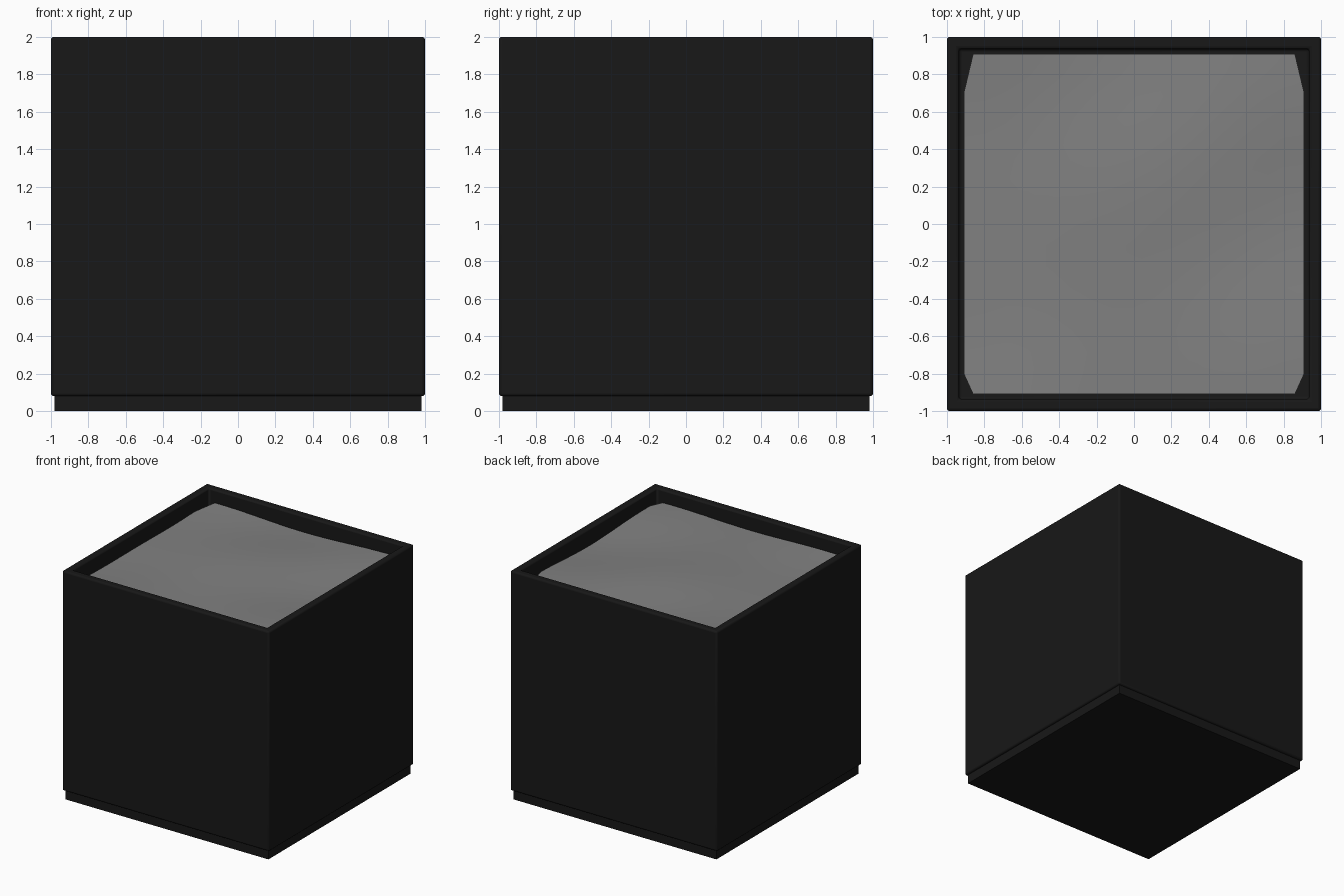
import bpy, bmesh, math
from mathutils import Vector

if "Cube" in bpy.data.objects:
    bpy.data.objects.remove(bpy.data.objects["Cube"])

black = bpy.data.materials.new("matte_black")
black.diffuse_color = (0.009, 0.009, 0.009, 1)
black.use_nodes = True
black.node_tree.nodes["Principled BSDF"].inputs["Base Color"].default_value = black.diffuse_color
earth = bpy.data.materials.new("grey_fill")
earth.diffuse_color = (0.22, 0.22, 0.22, 1)
earth.use_nodes = True
earth.node_tree.nodes["Principled BSDF"].inputs["Base Color"].default_value = earth.diffuse_color


def finish(bm, name, mat, bevel=0.0):
    mesh = bpy.data.meshes.new(name)
    bmesh.ops.recalc_face_normals(bm, faces=bm.faces)
    bm.to_mesh(mesh)
    bm.free()
    mesh.materials.append(mat)
    ob = bpy.data.objects.new(name, mesh)
    bpy.context.collection.objects.link(ob)
    if bevel:
        m = ob.modifiers.new("edge_rounding", 'BEVEL')
        m.width, m.segments, m.limit_method = bevel, 3, 'ANGLE'
    bpy.ops.object.select_all(action='DESELECT')
    ob.select_set(True)
    bpy.context.view_layer.objects.active = ob
    bpy.ops.object.shade_smooth_by_angle(angle=math.radians(35))
    return ob


def box(half, z0, z1):
    bm = bmesh.new()
    bmesh.ops.create_cube(bm, size=1)
    bmesh.ops.scale(bm, vec=(2 * half, 2 * half, z1 - z0), verts=bm.verts)
    bmesh.ops.translate(bm, vec=(0, 0, (z0 + z1) / 2), verts=bm.verts)
    return bm


# Hollow outer body with a thick rim
bm = box(1.0, 0.08, 2.0)
bm.normal_update()
top = max(bm.faces, key=lambda f: f.calc_center_median().z)
bmesh.ops.inset_individual(bm, faces=[top], thickness=0.09)
inner = bmesh.ops.extrude_discrete_faces(bm, faces=[top])["faces"][0]
bmesh.ops.translate(bm, vec=(0, 0, -1.7), verts=inner.verts)
finish(bm, "planter_body", black, 0.015)

# Recessed foot
finish(box(0.98, 0.0, 0.1), "planter_foot", black)

# Gently uneven soil with clipped corners
bm = bmesh.new()
bmesh.ops.create_grid(bm, x_segments=16, y_segments=16, size=0.91)
for side in (-1, 1):
    for a, b in (((0.91, 0.70), (0.86, 0.91)), ((0.91, -0.80), (0.86, -0.91))):
        p = Vector((side * a[0], a[1], 0))
        d = Vector((side * b[0], b[1], 0)) - p
        n = Vector((d.y, -d.x, 0)).normalized()
        if n.dot(p) < 0:
            n = -n
        geom = bm.verts[:] + bm.edges[:] + bm.faces[:]
        bmesh.ops.bisect_plane(bm, geom=geom, plane_co=p, plane_no=n, clear_outer=True)
for v in bm.verts:
    x, y = v.co.x, v.co.y
    v.co.z = 1.89 + 0.012 * math.sin(4 * x + 1.5) * math.cos(3 * y) + 0.006 * math.sin(5 * y - 2 * x)
soil = finish(bm, "soil", earth)
if soil.data.polygons[0].normal.z < 0:
    soil.data.flip_normals()
